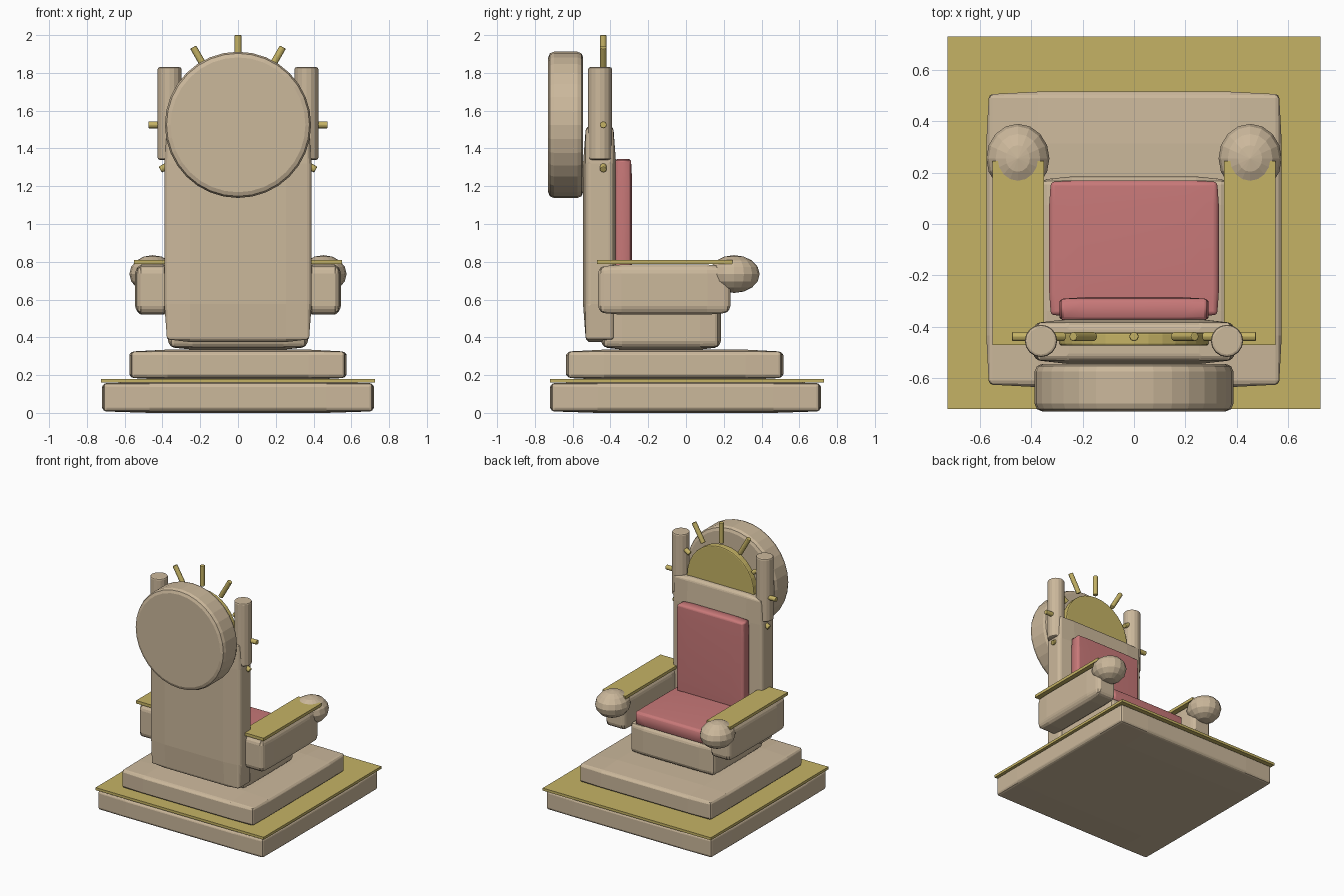
import bpy, bmesh, math
from mathutils import Matrix, Vector

if "Cube" in bpy.data.objects:
    bpy.data.objects.remove(bpy.data.objects["Cube"], do_unlink=True)


def material(name, rgb):
    m = bpy.data.materials.new(name)
    m.use_nodes = True
    m.diffuse_color = (*rgb, 1)
    m.node_tree.nodes["Principled BSDF"].inputs["Base Color"].default_value = (*rgb, 1)
    return m


STONE = material("warm_stone", (0.60, 0.48, 0.33))
GOLD = material("old_gold", (0.56, 0.45, 0.13))
RED = material("rose_fabric", (0.58, 0.19, 0.19))


def finish(name, bm, mat, bevel=0.0, segments=2):
    mesh = bpy.data.meshes.new(name)
    bmesh.ops.recalc_face_normals(bm, faces=bm.faces)
    bm.to_mesh(mesh)
    bm.free()
    mesh.materials.append(mat)
    ob = bpy.data.objects.new(name, mesh)
    bpy.context.collection.objects.link(ob)
    if bevel:
        mod = ob.modifiers.new("Bevel", "BEVEL")
        mod.width = bevel
        mod.segments = segments
        mod.limit_method = "ANGLE"
        mod.angle_limit = math.radians(40)
    return ob


def box(name, x, y, z, mat, bevel=0.0, crown=0.0, segments=2):
    """Box between three (low, high) ranges; crown makes its faces swell slightly."""
    bm = bmesh.new()
    bmesh.ops.create_cube(bm, size=2)
    if crown:
        bmesh.ops.subdivide_edges(bm, edges=bm.edges[:], cuts=2, use_grid_fill=True)
    ranges = (x, y, z)
    for v in bm.verts:
        ends = [abs(c) > 0.9 for c in v.co]
        for i, (low, high) in enumerate(ranges):
            half = (high - low) / 2
            reach = half if ends[i] else half * 0.65
            if ends[i] and sum(ends) > 1:
                reach -= crown
            v.co[i] = (low + high) / 2 + math.copysign(reach, v.co[i])
    return finish(name, bm, mat, bevel, segments)


def cylinder(name, centre, axis, radius, length, sides, mat, bevel=0.0):
    bm = bmesh.new()
    turn = Vector(axis).to_track_quat("Z", "Y").to_matrix().to_4x4()
    bmesh.ops.create_cone(bm, cap_ends=True, segments=sides, radius1=radius,
                          radius2=radius, depth=length,
                          matrix=Matrix.Translation(centre) @ turn)
    return finish(name, bm, mat, bevel)


def smooth(ob):
    bpy.ops.object.select_all(action="DESELECT")
    ob.select_set(True)
    bpy.context.view_layer.objects.active = ob
    bpy.ops.object.shade_smooth_by_angle(angle=math.radians(35))


# Stepped plinth
box("base", (-0.72, 0.72), (-0.72, 0.715), (0, 0.165), STONE, 0.015, 0.008)
box("base_trim", (-0.725, 0.725), (-0.72, 0.73), (0.16, 0.18), GOLD)
box("step", (-0.575, 0.575), (-0.635, 0.515), (0.175, 0.335), STONE, 0.015, 0.01)

# Seat and backrest
box("seat", (-0.37, 0.37), (-0.45, 0.185), (0.335, 0.59), STONE, 0.02, 0.012)
box("backrest", (-0.39, 0.39), (-0.545, -0.37), (0.375, 1.52), STONE, 0.02, 0.014)
smooth(box("seat_cushion", (-0.33, 0.33), (-0.36, 0.17), (0.56, 0.675), RED,
           0.035, 0.006, 3))
smooth(box("back_cushion", (-0.29, 0.29), (-0.38, -0.285), (0.66, 1.345), RED,
           0.03, 0.006, 3))

# Round headpiece and the gold disc in front of it
cylinder("head_disc", (0, -0.637, 1.525), (0, 1, 0), 0.387, 0.185, 32, STONE, 0.03)
cylinder("gold_disc", (0, -0.448, 1.525), (0, 1, 0), 0.29, 0.05, 32, GOLD, 0.008)

# Rays fanned around the gold disc
for i in range(-4, 5):
    a = math.radians(30 * i)
    out = Vector((math.sin(a), 0, math.cos(a)))
    cylinder(f"ray_{i + 5}", Vector((0, -0.438, 1.525)) + out * 0.395, out,
             0.019, 0.16, 8, GOLD, 0.005)

# Posts and arms, one set per side
for side, s in (("left", 1), ("right", -1)):
    def span(a, b):
        return tuple(sorted((s * a, s * b)))

    cylinder(f"{side}_post", (s * 0.362, -0.455, 1.585), (0, 0, 1),
             0.063, 0.49, 16, STONE, 0.01)
    box(f"{side}_arm", span(0.36, 0.545), (-0.465, 0.235), (0.52, 0.785), STONE,
        0.02, 0.01)
    box(f"{side}_arm_top", span(0.35, 0.55), (-0.47, 0.245), (0.787, 0.81), GOLD)
    bm = bmesh.new()
    bmesh.ops.create_uvsphere(
        bm, u_segments=16, v_segments=8, radius=1,
        matrix=Matrix.Translation((s * 0.452, 0.255, 0.735))
        @ Matrix.Diagonal((0.123, 0.135, 0.1, 1)))
    finish(f"{side}_arm_knob", bm, STONE)
